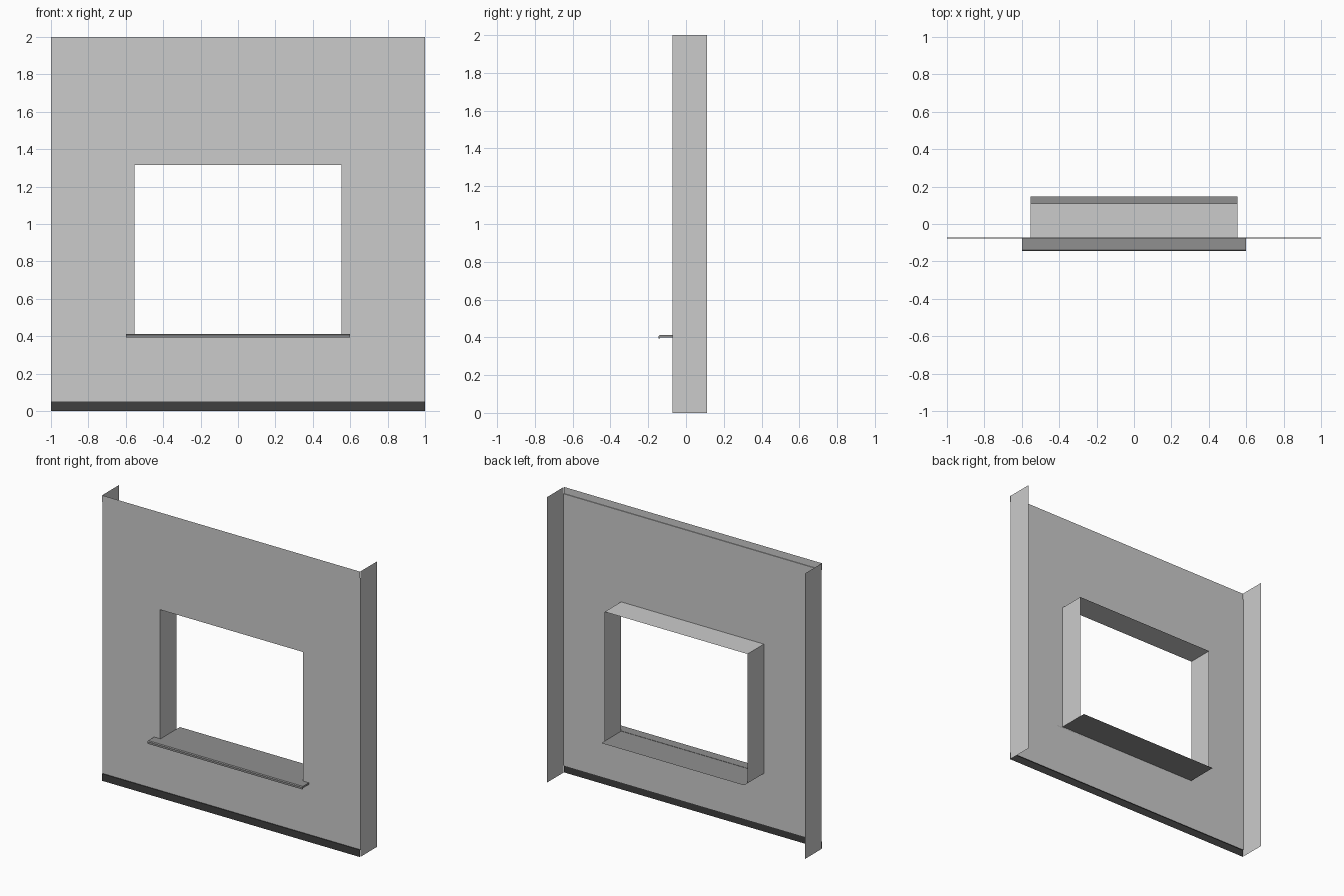
import bpy

if "Cube" in bpy.data.objects:
    bpy.data.objects.remove(bpy.data.objects["Cube"])

FRONT, BACK = -0.072, 0.11        # wall sheet and rear edge of flanges
HX, HZ0, HZ1 = 0.553, 0.41, 1.316  # window opening


def material(name, v):
    m = bpy.data.materials.new(name)
    m.diffuse_color = (v, v, v, 1)
    m.use_nodes = True
    m.node_tree.nodes["Principled BSDF"].inputs["Base Color"].default_value = m.diffuse_color
    return m


def make(name, verts, faces, mat=None):
    me = bpy.data.meshes.new(name)
    me.from_pydata(verts, [], faces)
    me.update()
    ob = bpy.data.objects.new(name, me)
    bpy.context.collection.objects.link(ob)
    if mat:
        me.materials.append(mat)
    return ob


def extrude_x(name, profile, half, mat=None, closed=False):
    """Sweep a (y, z) profile along x; closed profiles become solids."""
    n = len(profile)
    verts = [(x, y, z) for x in (-half, half) for y, z in profile]
    faces = [(i, (i + 1) % n, n + (i + 1) % n, n + i)
             for i in range(n if closed else n - 1)]
    if closed:
        faces += [tuple(reversed(range(n))), tuple(range(n, 2 * n))]
    return make(name, verts, faces, mat)


def upright(name, x, z0, z1):
    """Sheet running front to back at a fixed x."""
    return make(name, [(x, FRONT, z0), (x, BACK, z0), (x, BACK, z1), (x, FRONT, z1)],
                [(0, 1, 2, 3)])


dark = material("dark_trim", 0.05)
mid = material("top_trim", 0.58)
stone = material("sill_grey", 0.28)

# front wall sheet with a window opening
xs, zs = (-1, -HX, HX, 1), (0.05, HZ0, HZ1, 1.954)
make("wall_sheet", [(x, FRONT, z) for z in zs for x in xs],
     [(r * 4 + c, r * 4 + c + 1, r * 4 + c + 5, r * 4 + c + 4)
      for r in range(3) for c in range(3) if (r, c) != (1, 1)])

# slightly proud trim bands at foot and head
extrude_x("base_trim", [(FRONT - 0.005, 0), (FRONT - 0.005, 0.05), (FRONT, 0.05)], 1, dark)
extrude_x("head_trim", [(FRONT, 1.954), (FRONT - 0.005, 1.954), (FRONT - 0.005, 2)], 1, mid)

# side returns and window jambs
for side, s in (("left", -1), ("right", 1)):
    upright(side + "_return", s, 0, 2)
    upright(side + "_jamb", s * HX, HZ0, HZ1)

# window head reveal
extrude_x("window_head", [(FRONT, HZ1), (BACK, HZ1)], HX)

# sill: inner sheet and projecting nose with a drip lip
extrude_x("sill_inner", [(FRONT, HZ0), (0.147, HZ0)], HX, stone)
extrude_x("sill_nose", [(FRONT, 0.412), (-0.138, 0.412), (-0.145, 0.407), (-0.145, 0.393),
                        (-0.138, 0.393), (-0.136, 0.4), (FRONT, 0.4)], 0.6, stone, closed=True)
